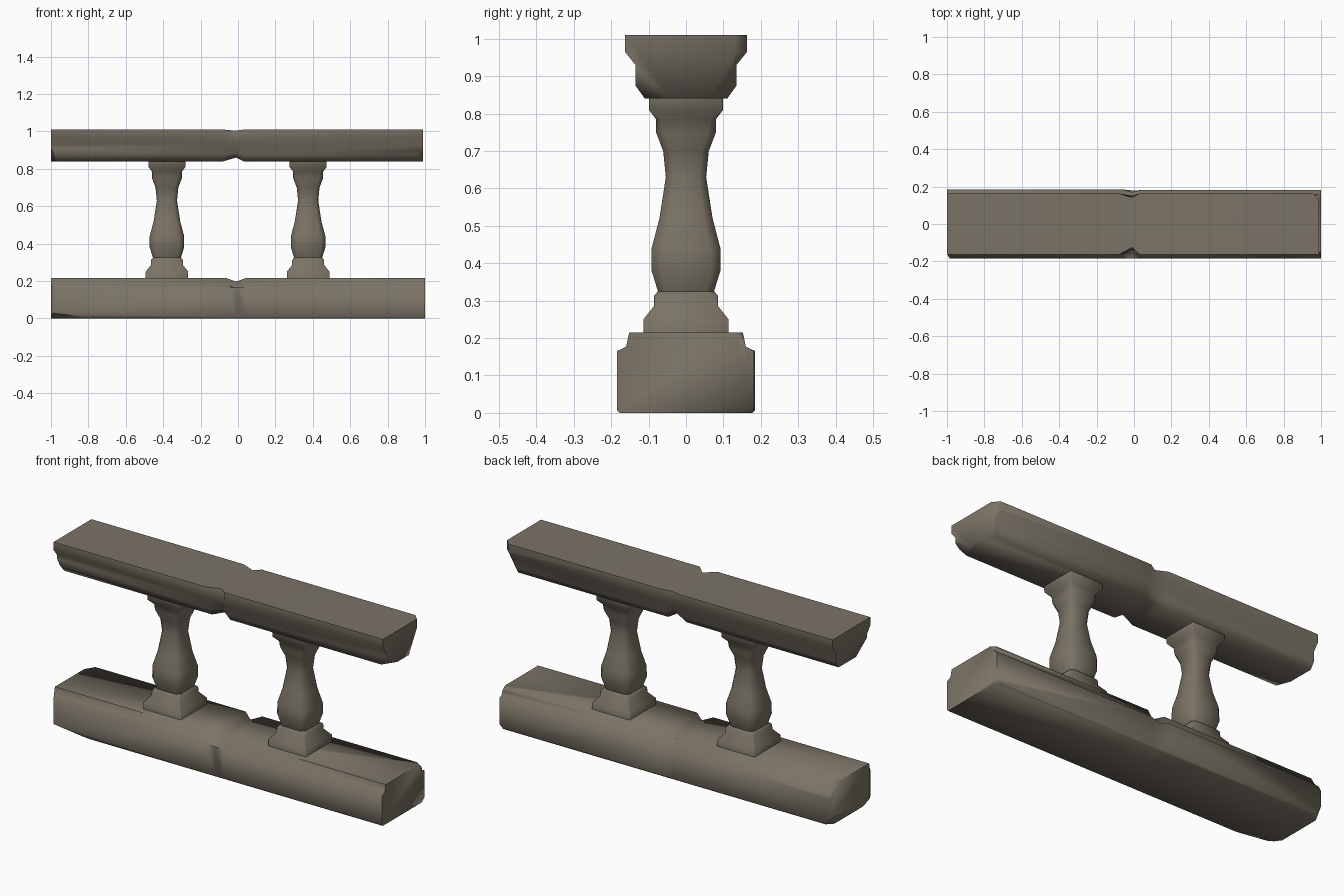
import bpy, bmesh
from mathutils import Vector

if "Cube" in bpy.data.objects:
    bpy.data.objects.remove(bpy.data.objects["Cube"])

stone = bpy.data.materials.new("weathered stone")
stone.diffuse_color = (0.195, 0.17, 0.132, 1)
stone.use_nodes = True
stone.node_tree.nodes["Principled BSDF"].inputs["Base Color"].default_value = stone.diffuse_color


def finish(bm, name, angle):
    bmesh.ops.recalc_face_normals(bm, faces=bm.faces[:])
    me = bpy.data.meshes.new(name)
    bm.to_mesh(me)
    bm.free()
    me.materials.append(stone)
    ob = bpy.data.objects.new(name, me)
    bpy.context.collection.objects.link(ob)
    bpy.ops.object.select_all(action='DESELECT')
    ob.select_set(True)
    bpy.context.view_layer.objects.active = ob
    bpy.ops.object.shade_smooth_by_angle(angle=angle)
    return ob


def loft(bm, rings):
    vs = [[bm.verts.new(p) for p in r] for r in rings]
    n = len(vs[0])
    for a, b in zip(vs, vs[1:]):
        for i in range(n):
            j = (i + 1) % n
            bm.faces.new((a[i], a[j], b[j], b[i]))
    bm.faces.new(vs[0])
    bm.faces.new(vs[-1])


def rail(name, half, xs, dents, chips):
    """Moulded beam along x: half profile mirrored, dented edges, chipped ends."""
    prof = half + [(-y, z) for y, z in reversed(half)]
    rings = []
    for s, x in enumerate(xs):
        ring = []
        for i, (y, z) in enumerate(prof):
            dy, dz = dents.get((s, i), (0, 0))
            ring.append((x, y + dy, z + dz))
        rings.append(ring)
    bm = bmesh.new()
    loft(bm, rings)
    bmesh.ops.recalc_face_normals(bm, faces=bm.faces[:])
    for co, no in chips:
        bmesh.ops.bisect_plane(bm, geom=bm.verts[:] + bm.edges[:] + bm.faces[:],
                               dist=1e-5, plane_co=co, plane_no=Vector(no).normalized(),
                               clear_outer=True)
        edges = [e for e in bm.edges if e.is_boundary]
        if edges:
            bmesh.ops.holes_fill(bm, edges=edges, sides=0)
    return finish(bm, name, 1.2)


# base beam with stepped top edges
rail("base_rail",
     [(0.178, 0), (0.185, 0.008), (0.185, 0.165), (0.16, 0.177), (0.152, 0.215)],
     [-1, -0.06, -0.01, 0.04, 1],
     {(2, 4): (-0.03, -0.02), (2, 3): (-0.02, -0.015), (2, 2): (-0.014, -0.01),
      (2, 1): (-0.006, 0), (3, 2): (-0.004, 0), (3, 1): (-0.004, 0),
      (4, 2): (-0.003, 0), (4, 1): (-0.003, 0),
      (2, 5): (0.03, -0.018), (2, 6): (0.015, -0.012)},
     [((1, 0.16, 0), (0.6, 0.7, -0.7)),
      ((1, 0.135, 0.215), (0.5, 0.7, 0.7)),
      ((-0.75, -0.185, 0), (-0.12, -0.35, -1)),
      ((-1, -0.16, 0.1), (-1, -0.6, 0)),
      ((-1, 0.1, 0.215), (-0.8, 0.5, 0.6)),
      ((-1, 0.16, 0.02), (-0.6, 0.6, -0.4))])

# handrail with moulded underside
rail("top_rail",
     [(0.11, 0.84), (0.135, 0.875), (0.135, 0.93), (0.163, 0.965), (0.163, 1.01)],
     [-1, -0.08, -0.01, 0.03, 0.99],
     {(2, 0): (-0.03, 0.02), (2, 1): (-0.02, 0.012),
      (2, 4): (-0.022, -0.006), (2, 3): (-0.012, 0),
      (2, 5): (0.038, -0.006), (2, 6): (0.012, 0),
      (2, 9): (0.03, 0.02), (2, 8): (0.02, 0.012)},
     [((0.99, 0.135, 0.97), (0.8, 0.866, -0.5)),
      ((0.99, -0.135, 0.9), (0.8, -0.53, -0.85)),
      ((0.99, 0.13, 1.0), (1, 1, 0)),
      ((-1, -0.135, 0.91), (-1, -0.4, -0.55))])

# balusters: (z, half width, corner fraction) - square ends, rounded middle
PROFILE = [(0.205, 0.114, 0.98), (0.25, 0.114, 0.98), (0.285, 0.086, 0.95),
           (0.312, 0.086, 0.9), (0.325, 0.075, 0.75), (0.38, 0.092, 0.72),
           (0.44, 0.092, 0.7), (0.52, 0.071, 0.68), (0.63, 0.054, 0.65),
           (0.70, 0.061, 0.68), (0.75, 0.08, 0.75), (0.785, 0.08, 0.85),
           (0.81, 0.099, 0.97), (0.85, 0.099, 0.98)]


def baluster(name, x):
    bm = bmesh.new()
    rings = []
    for z, r, f in PROFILE:
        c = r * f
        pts = [(r, -c), (r, c), (c, r), (-c, r), (-r, c), (-r, -c), (-c, -r), (c, -r)]
        rings.append([(x + px, py, z) for px, py in pts])
    loft(bm, rings)
    finish(bm, name, 0.9)


baluster("left_baluster", -0.38)
baluster("right_baluster", 0.375)
